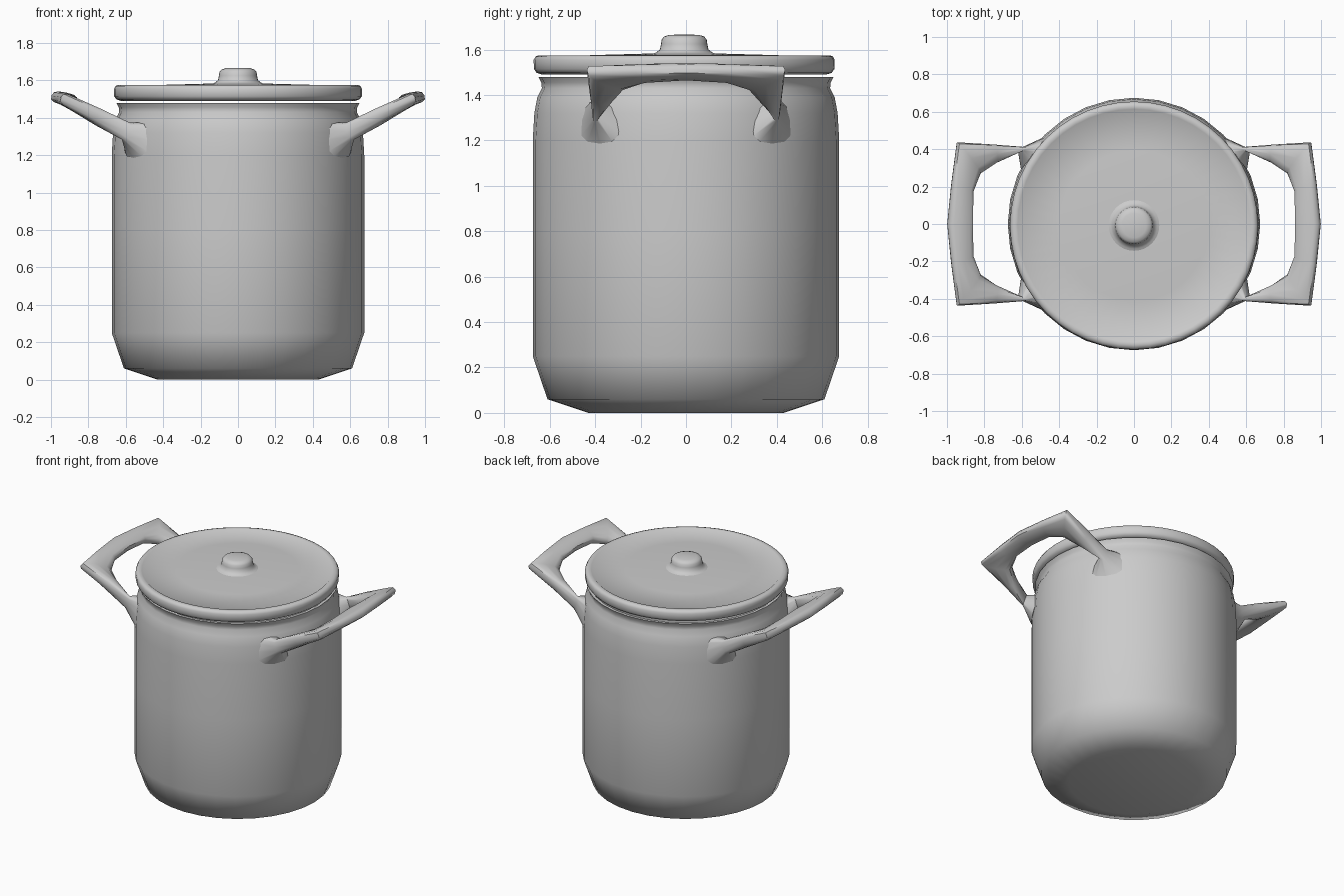
import bpy, bmesh, math
from mathutils import Vector

if "Cube" in bpy.data.objects:
    bpy.data.objects.remove(bpy.data.objects["Cube"])


def finish(bm, name, angle):
    bmesh.ops.remove_doubles(bm, verts=bm.verts, dist=1e-5)
    bmesh.ops.recalc_face_normals(bm, faces=bm.faces)
    me = bpy.data.meshes.new(name)
    bm.to_mesh(me)
    bm.free()
    ob = bpy.data.objects.new(name, me)
    bpy.context.collection.objects.link(ob)
    me.shade_smooth()
    me.set_sharp_from_angle(angle=math.radians(angle))
    return ob


def lathe(name, profile, sides, angle=60):
    bm = bmesh.new()
    vs = [bm.verts.new((r, 0, z)) for r, z in profile]
    es = [bm.edges.new(p) for p in zip(vs, vs[1:])]
    bmesh.ops.spin(bm, geom=vs + es, cent=(0, 0, 0), axis=(0, 0, 1),
                   angle=2 * math.pi, steps=sides)
    return finish(bm, name, angle)


# Pot body with thin inner wall
lathe("pot_body", [
    (0, 0), (0.43, 0), (0.61, 0.06), (0.675, 0.25), (0.675, 0.8), (0.675, 1.2),
    (0.668, 1.32), (0.655, 1.39), (0.635, 1.43), (0.637, 1.455), (0.65, 1.48),
    (0.63, 1.48), (0.61, 1.44), (0.64, 1.3), (0.65, 0.25), (0.58, 0.08),
    (0.42, 0.03), (0, 0.03)], 32)

# Lid with raised rim
lid = lathe("lid", [
    (0, 1.49), (0.625, 1.49), (0.65, 1.498), (0.662, 1.515), (0.663, 1.555),
    (0.655, 1.57), (0.64, 1.575), (0.622, 1.574), (0.612, 1.566),
    (0.4, 1.576), (0, 1.587)], 48)

# Lid knob with flared foot
knob = lathe("lid_knob", [
    (0, 1.575), (0.15, 1.578), (0.125, 1.587), (0.107, 1.6), (0.102, 1.625),
    (0.099, 1.645), (0.088, 1.658), (0.065, 1.665), (0, 1.667)], 32)
lid.location.y = knob.location.y = -0.008

# Handle sections: outer edge, inner edge, half thickness (root to middle)
SECTIONS = [
    ((0.46, 0.47, 1.28), (0.59, 0.29, 1.28), 0.10),
    ((0.585, 0.412, 1.325), (0.61, 0.388, 1.33), 0.05),
    ((0.75, 0.425, 1.415), (0.74, 0.325, 1.39), 0.045),
    ((0.947, 0.437, 1.51), (0.82, 0.27, 1.44), 0.036),
    ((0.975, 0.22, 1.515), (0.86, 0.17, 1.475), 0.034),
    ((0.998, 0.0, 1.518), (0.862, 0.0, 1.488), 0.034),
]


def handle(name, sx):
    flip = [((o[0], -o[1], o[2]), (i[0], -i[1], i[2]), h)
            for o, i, h in reversed(SECTIONS[:-1])]
    up = Vector((-0.35, 0, 0.94))
    n = 12
    bm = bmesh.new()
    rings = []
    for o, i, h in SECTIONS + flip:
        o, i = Vector(o), Vector(i)
        ring = []
        for k in range(n):
            a = 2 * math.pi * k / n
            c, s = math.cos(a), math.sin(a)
            # rounded-rectangle cross-section
            c = math.copysign(abs(c) ** 0.7, c)
            s = math.copysign(abs(s) ** 0.7, s)
            p = (o + i) / 2 + (o - i) / 2 * c + up * h * s
            ring.append(bm.verts.new((p.x * sx, p.y, p.z)))
        rings.append(ring)
    for a, b in zip(rings, rings[1:]):
        for k in range(n):
            m = (k + 1) % n
            bm.faces.new((a[k], a[m], b[m], b[k]))
    bm.faces.new(rings[0])
    bm.faces.new(rings[-1])
    return finish(bm, name, 45)


# Two side handles
handle("right_handle", 1)
handle("left_handle", -1)
